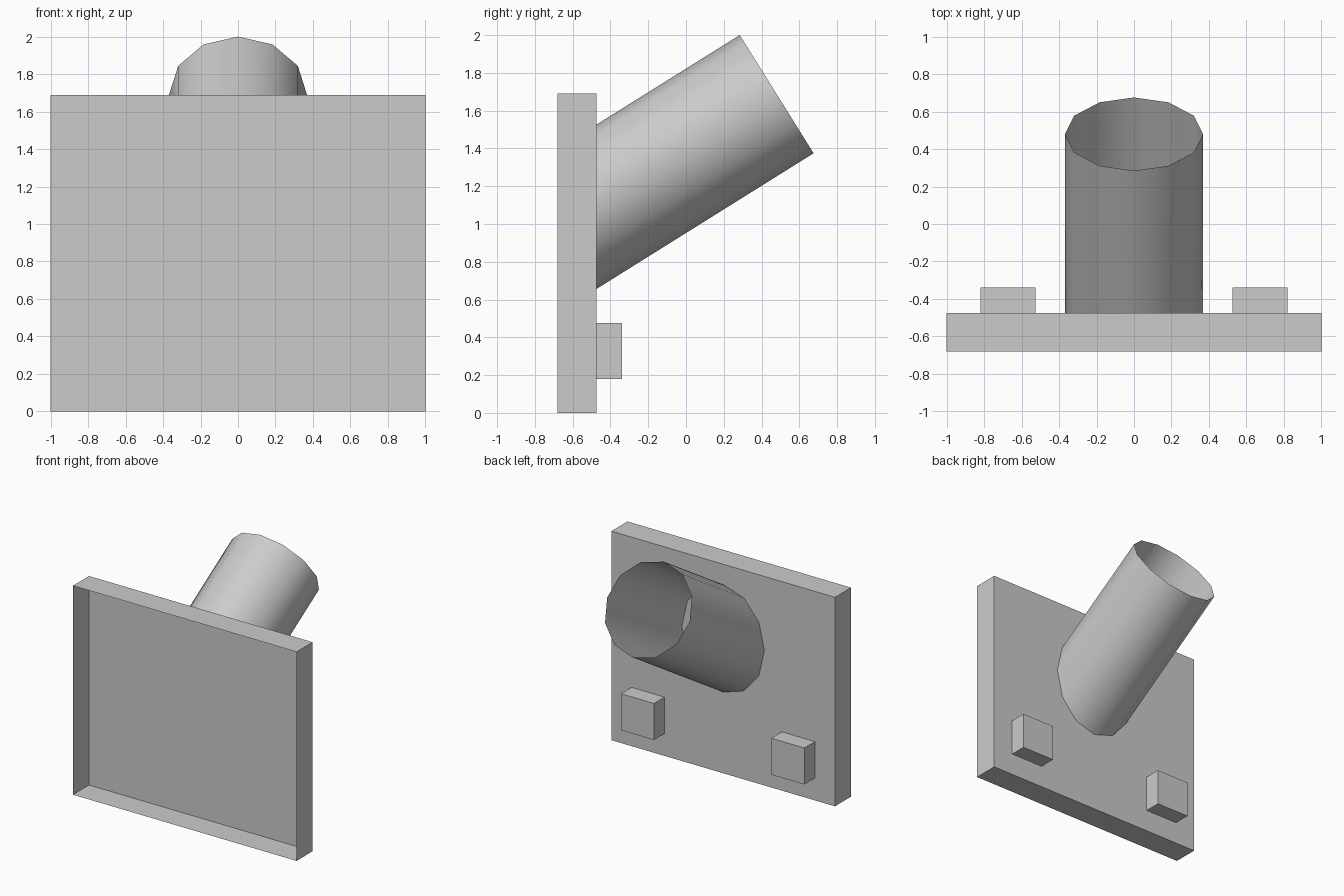
import bpy, bmesh, math
from mathutils import Vector

if "Cube" in bpy.data.objects:
    bpy.data.objects.remove(bpy.data.objects["Cube"])

grey = bpy.data.materials.new("plain grey")
grey.diffuse_color = (0.6, 0.6, 0.6, 1)
grey.use_nodes = True
grey.node_tree.nodes["Principled BSDF"].inputs["Base Color"].default_value = grey.diffuse_color

Y_PANEL = -0.475   # rear face of the tray


def finish(name, bm):
    mesh = bpy.data.meshes.new(name)
    bm.to_mesh(mesh)
    bm.free()
    mesh.materials.append(grey)
    ob = bpy.data.objects.new(name, mesh)
    bpy.context.collection.objects.link(ob)
    return ob


def box(name, lo, hi, open_front=False):
    bm = bmesh.new()
    bmesh.ops.create_cube(bm, size=1)
    for v in bm.verts:
        v.co = [(a + b) / 2 + c * (b - a) for a, b, c in zip(lo, hi, v.co)]
    if open_front:
        bm.normal_update()
        front = [f for f in bm.faces if f.normal.y < -0.9]
        bmesh.ops.delete(bm, geom=front, context='FACES_ONLY')
    return finish(name, bm)


# Thin-walled square tray, open at the front
box("tray", (-1, -0.68, 0), (1, Y_PANEL, 1.69), open_front=True)

# Two small blocks on the rear of the tray
for side, label in ((-1, "left"), (1, "right")):
    xs = sorted((side * 0.525, side * 0.82))
    box(label + "_block", (xs[0], Y_PANEL, 0.18), (xs[1], -0.34, 0.475))

# Twelve-sided slanted tube: square-cut open end, base cut flush with the tray
axis = Vector((0, 0.848, 0.53)).normalized()
across = Vector((1, 0, 0))
up = across.cross(axis)
end_centre = Vector((0, 0.48, 1.6875))
bm = bmesh.new()
end_ring, base_ring = [], []
for i in range(12):
    a = math.tau * i / 12
    p = end_centre + 0.369 * (across * math.cos(a) + up * math.sin(a))
    end_ring.append(bm.verts.new(p))
    base_ring.append(bm.verts.new(p + axis * ((Y_PANEL + 0.001 - p.y) / axis.y)))
for i in range(12):
    j = (i + 1) % 12
    wall = bm.faces.new((base_ring[i], base_ring[j], end_ring[j], end_ring[i]))
    wall.smooth = True
cap = bm.faces.new(base_ring)
bmesh.ops.recalc_face_normals(bm, faces=bm.faces[:])
for e in cap.edges:
    e.smooth = False   # crisp edge around the base
finish("slanted_tube", bm)
